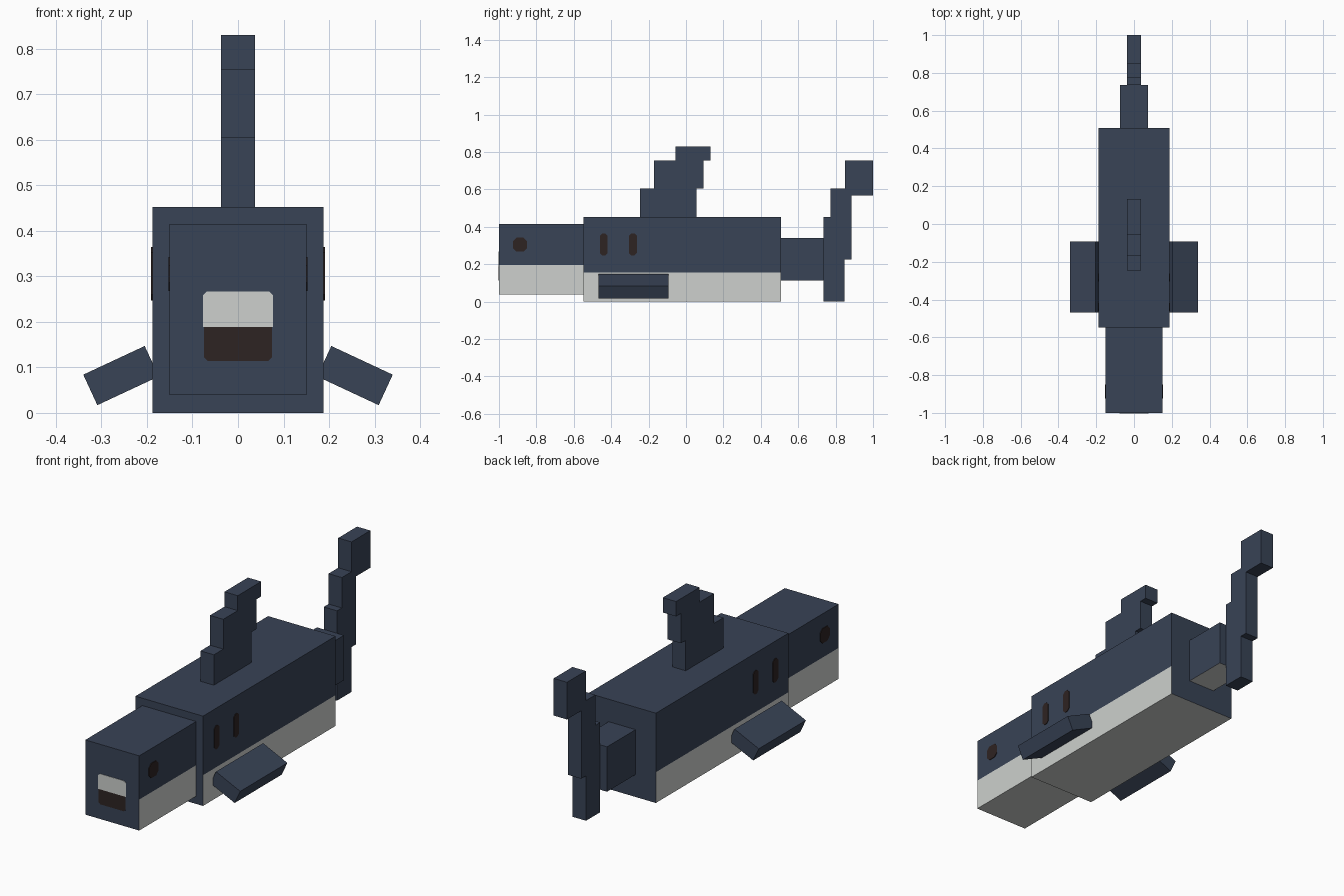
import bpy, bmesh
from mathutils import Vector

if "Cube" in bpy.data.objects:
    bpy.data.objects.remove(bpy.data.objects["Cube"], do_unlink=True)


def material(name, rgb):
    m = bpy.data.materials.new(name)
    m.use_nodes = True
    m.diffuse_color = (*rgb, 1)
    m.node_tree.nodes["Principled BSDF"].inputs["Base Color"].default_value = (*rgb, 1)
    return m


NAVY = material("navy skin", (0.040, 0.056, 0.093))
WHITE = material("pale belly", (0.61, 0.63, 0.61))
DARK = material("dark brown", (0.027, 0.017, 0.016))


def finish(name, bm, *mats):
    bmesh.ops.recalc_face_normals(bm, faces=bm.faces)
    mesh = bpy.data.meshes.new(name)
    bm.to_mesh(mesh)
    bm.free()
    for m in mats:
        mesh.materials.append(m)
    obj = bpy.data.objects.new(name, mesh)
    bpy.context.scene.collection.objects.link(obj)
    return obj


def block(name, half_x, y0, y1, z0, z1, belly_z):
    """Box with a pale underside and pale sides below belly_z."""
    bm = bmesh.new()
    bmesh.ops.create_cube(bm, size=1)
    for v in bm.verts:
        v.co = Vector((v.co.x * 2 * half_x,
                       y0 + (v.co.y + 0.5) * (y1 - y0),
                       z0 + (v.co.z + 0.5) * (z1 - z0)))
    if belly_z > z0:
        bmesh.ops.bisect_plane(bm, geom=bm.verts[:] + bm.edges[:] + bm.faces[:],
                               plane_co=(0, 0, belly_z), plane_no=(0, 0, 1))
    bm.normal_update()
    for f in bm.faces:
        low_side = abs(f.normal.x) > 0.5 and f.calc_center_median().z < belly_z
        f.material_index = int(f.normal.z < -0.5 or low_side)
    return finish(name, bm, NAVY, WHITE)


def prism(name, points, axis, start, end, mat):
    """Extrude a (y, z) outline along x, or an (x, z) outline along y."""
    def place(p, d):
        return (d, p[0], p[1]) if axis == "x" else (p[0], d, p[1])
    bm = bmesh.new()
    face = bm.faces.new([bm.verts.new(place(p, start)) for p in points])
    new = bmesh.ops.extrude_face_region(bm, geom=[face])["geom"]
    shift = Vector(place((0, 0), end - start))
    bmesh.ops.translate(bm, vec=shift,
                        verts=[g for g in new if isinstance(g, bmesh.types.BMVert)])
    return finish(name, bm, mat)


def rounded(u0, u1, v0, v1, c, low=True, high=True):
    """Rectangle outline with clipped lower and/or upper corners."""
    pts = [(u0 + c, v0), (u1 - c, v0), (u1, v0 + c)] if low else [(u0, v0), (u1, v0)]
    pts += [(u1, v1 - c), (u1 - c, v1), (u0 + c, v1), (u0, v1 - c)] if high else [(u1, v1), (u0, v1)]
    if low:
        pts.append((u0, v0 + c))
    return pts


# Main blocks
block("body", 0.188, -0.547, 0.508, 0, 0.452, 0.155)
block("head", 0.15, -1, -0.547, 0.039, 0.415, 0.195)
block("tail_stem", 0.075, 0.508, 0.735, 0.113, 0.339, 0)

# Stepped upright fins
FIN = 0.037
prism("dorsal_fin", [(-0.245, 0.452), (0.055, 0.452), (0.055, 0.605), (0.093, 0.605),
                     (0.093, 0.755), (0.132, 0.755), (0.132, 0.83), (-0.055, 0.83),
                     (-0.055, 0.755), (-0.17, 0.755), (-0.17, 0.605), (-0.245, 0.605)],
      "x", -FIN, FIN, NAVY)
prism("tail_fin", [(0.735, 0), (0.848, 0), (0.848, 0.226), (0.886, 0.226),
                   (0.886, 0.568), (1, 0.568), (1, 0.755), (0.85, 0.755),
                   (0.85, 0.605), (0.773, 0.605), (0.773, 0.452), (0.735, 0.452)],
      "x", -FIN, FIN, NAVY)

# Mirrored side fins, eyes and gills
for side, s in (("left", 1), ("right", -1)):
    outline = [(0.205, 0.147), (0.34, 0.084), (0.309, 0.017), (0.174, 0.08)]
    prism(side + "_side_fin", [(s * x, z) for x, z in outline], "y", -0.468, -0.093, NAVY)
    prism(side + "_eye", rounded(-0.925, -0.85, 0.268, 0.342, 0.018),
          "x", s * 0.149, s * 0.153, DARK)
    for label, y in (("front", -0.44), ("rear", -0.284)):
        prism(f"{side}_{label}_gill", rounded(y - 0.021, y + 0.021, 0.247, 0.365, 0.013),
              "x", s * 0.187, s * 0.191, DARK)

# Mouth: pale upper teeth over a dark opening
prism("teeth", rounded(-0.077, 0.077, 0.189, 0.267, 0.009, low=False),
      "y", -1.002, -0.999, WHITE)
prism("mouth_opening", rounded(-0.075, 0.075, 0.114, 0.189, 0.009, high=False),
      "y", -1.002, -0.999, DARK)
